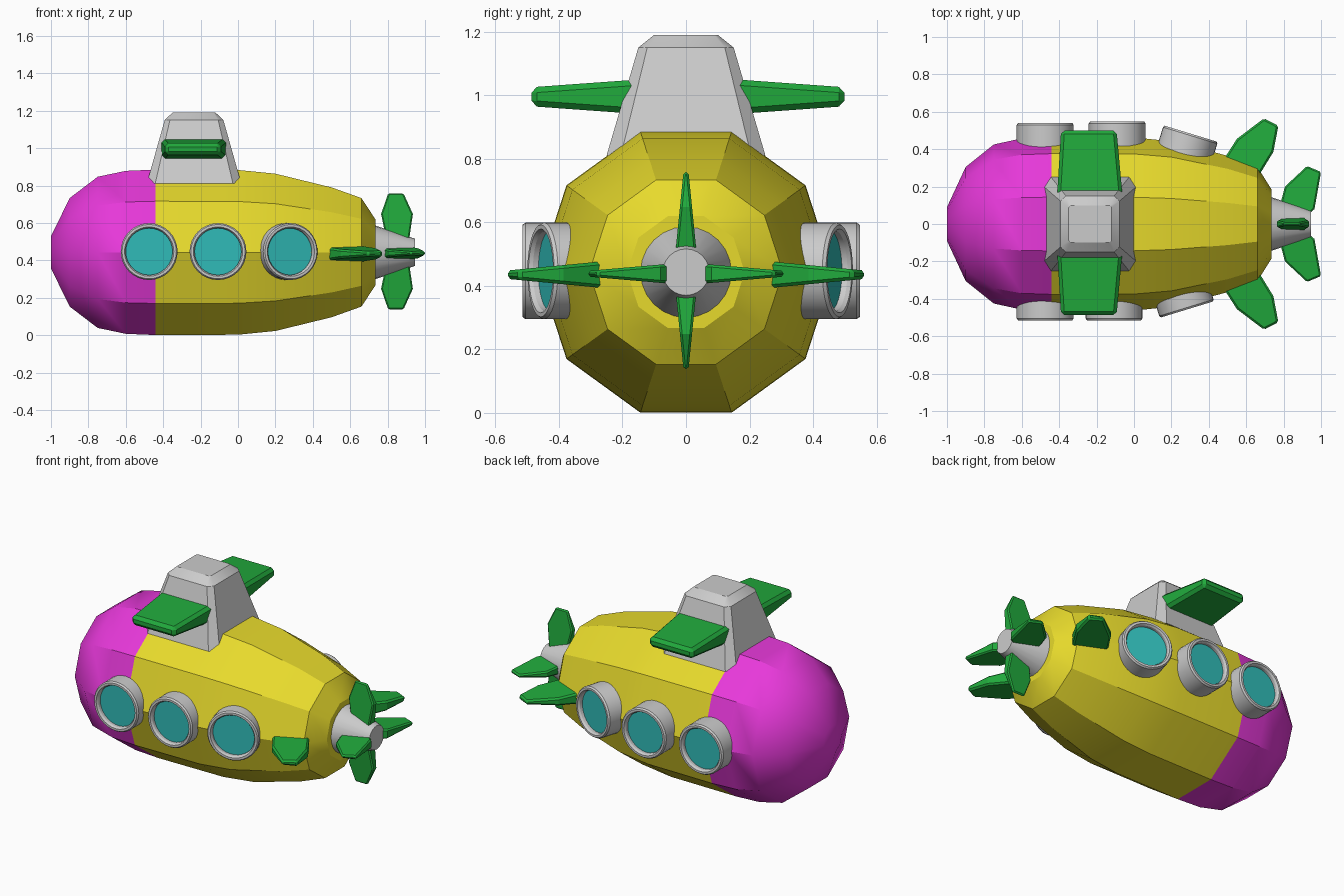
import bpy, bmesh
from math import sin, cos, pi, radians
from mathutils import Vector, Matrix

if "Cube" in bpy.data.objects:
    bpy.data.objects.remove(bpy.data.objects["Cube"])

ZC = 0.443  # height of the hull axis


def material(name, rgb):
    m = bpy.data.materials.new(name)
    m.diffuse_color = (*rgb, 1)
    m.use_nodes = True
    m.node_tree.nodes["Principled BSDF"].inputs["Base Color"].default_value = m.diffuse_color
    return m


YELLOW = material("yellow", (0.80, 0.70, 0.025))
MAGENTA = material("magenta", (0.80, 0.04, 0.70))
GREEN = material("green", (0.015, 0.40, 0.045))
TEAL = material("teal", (0.03, 0.50, 0.48))


def loft(name, loops, mat=None, caps=(True, True), smooth=30):
    """Skin a list of equal-length point loops."""
    bm = bmesh.new()
    rings = [[bm.verts.new(p) for p in loop] for loop in loops]
    n = len(rings[0])
    for a, b in zip(rings, rings[1:]):
        for i in range(n):
            j = (i + 1) % n
            bm.faces.new((a[i], a[j], b[j], b[i]))
    if caps[0]:
        bm.faces.new(rings[0])
    if caps[1] and len(rings) > 1:
        bm.faces.new(rings[-1])
    bmesh.ops.recalc_face_normals(bm, faces=bm.faces)
    me = bpy.data.meshes.new(name)
    bm.to_mesh(me)
    bm.free()
    if smooth:
        me.shade_smooth()
        me.set_sharp_from_angle(angle=radians(smooth))
    if mat:
        me.materials.append(mat)
    ob = bpy.data.objects.new(name, me)
    bpy.context.collection.objects.link(ob)
    return ob


def circle(r, h, n, mat):
    return [mat @ Vector((r * cos(2 * pi * i / n), r * sin(2 * pi * i / n), h)) for i in range(n)]


def frame(origin, direction):
    """Matrix whose local z points along direction."""
    return Matrix.Translation(origin) @ Vector(direction).to_track_quat('Z', 'Y').to_matrix().to_4x4()


def lathe_x(name, profile, n, mat=None, caps=(True, True)):
    loops = [[(x, r * cos(2 * pi * i / n), ZC + r * sin(2 * pi * i / n)) for i in range(n)]
             for x, r in profile]
    return loft(name, loops, mat, caps)


def fin(name, outline, root, tip, z, angle=0, bevel=0.01, limit=60, dy=0):
    """Tapered blade: outline is (x, span); half thickness runs root to tip; turned about x."""
    v0, v1 = min(p[1] for p in outline), max(p[1] for p in outline)
    a = radians(angle)
    loops = []
    for s in (-1, 1):
        loop = []
        for x, v in outline:
            h = s * (root + (tip - root) * (v - v0) / (v1 - v0))
            loop.append((x, dy + v * cos(a) - h * sin(a), z + v * sin(a) + h * cos(a)))
        loops.append(loop)
    ob = loft(name, loops, GREEN, smooth=0)
    m = ob.modifiers.new("bevel", 'BEVEL')
    m.width, m.segments = bevel, 1
    m.limit_method, m.angle_limit = 'ANGLE', radians(limit)
    return ob


# Ten-sided hull: magenta nose, yellow body
lathe_x("nose", [(-1, 0.09), (-0.9, 0.305), (-0.75, 0.425), (-0.6, 0.458), (-0.44, 0.465)],
        10, MAGENTA, (True, False))
lathe_x("hull", [(-0.44, 0.465), (0, 0.463), (0.2, 0.442), (0.5, 0.365), (0.66, 0.305), (0.735, 0.185)],
        10, YELLOW, (False, True))

# Tail cone
lathe_x("tail_cone", [(0.72, 0.148), (0.945, 0.073)], 24)

# Conning tower: chamfered rectangle lofted upward
tower = []
for z, hx, hy, c in ((0.81, 0.253, 0.25, 0.045), (1.15, 0.157, 0.15, 0.028), (1.19, 0.115, 0.10, 0.012)):
    corners = [(hx, hy - c), (hx - c, hy), (c - hx, hy), (-hx, hy - c),
               (-hx, c - hy), (c - hx, -hy), (hx - c, -hy), (hx, c - hy)]
    tower.append([(x - 0.235, y, z) for x, y in corners])
loft("tower", tower)

# Tower planes, hull side fins and tail fins
plane = [(-0.412, 0.13), (-0.39, 0.493), (-0.093, 0.493), (-0.06, 0.13)]
side_fin = [(0.47, 0.33), (0.55, 0.455), (0.695, 0.565), (0.772, 0.525), (0.745, 0.385), (0.65, 0.23)]
tail_side = [(0.765, 0.04), (0.807, 0.20), (0.925, 0.31), (1.0, 0.278), (0.965, 0.08), (0.90, 0.02)]
tail_upright = [(0.80, 0.03), (0.765, 0.20), (0.803, 0.31), (0.885, 0.31), (0.935, 0.20), (0.91, 0.03)]
for side, ang in (("right", 0), ("left", 180)):
    fin("tower_plane_" + side, plane, 0.056, 0.030, 0.995, ang, 0.018, 30, 0.006)
    fin("side_fin_" + side, side_fin, 0.045, 0.013, 0.435, ang)
    fin("tail_fin_" + side, tail_side, 0.034, 0.009, 0.438, ang, 0.008)
for side, ang in (("upper", 90), ("lower", 270)):
    fin("tail_fin_" + side, tail_upright, 0.036, 0.008, 0.448, ang, 0.007)

# Portholes: (x, y) of outer face centre, side, yaw towards the tail
portholes = [(-0.475, -0.515, -1, 0), (-0.107, -0.515, -1, 0), (0.283, -0.457, -1, 17),
             (-0.475, 0.54, 1, 0), (-0.09, 0.547, 1, 0), (0.303, 0.483, 1, 17)]
for k, (x, y, s, yaw) in enumerate(portholes):
    t = radians(yaw)
    f = frame((x, y, 0.447), (sin(t), s * cos(t), 0))
    rim = [(0.152, -0.13), (0.152, -0.01), (0.145, 0), (0.132, 0), (0.125, -0.012), (0.125, -0.035)]
    loft(f"porthole_rim_{k + 1}", [circle(r, h, 32, f) for r, h in rim], caps=(True, False))
    glass = loft(f"porthole_glass_{k + 1}",
                 [circle(0.126, -0.06, 32, f), circle(0.126, -0.03, 32, f)], TEAL)
